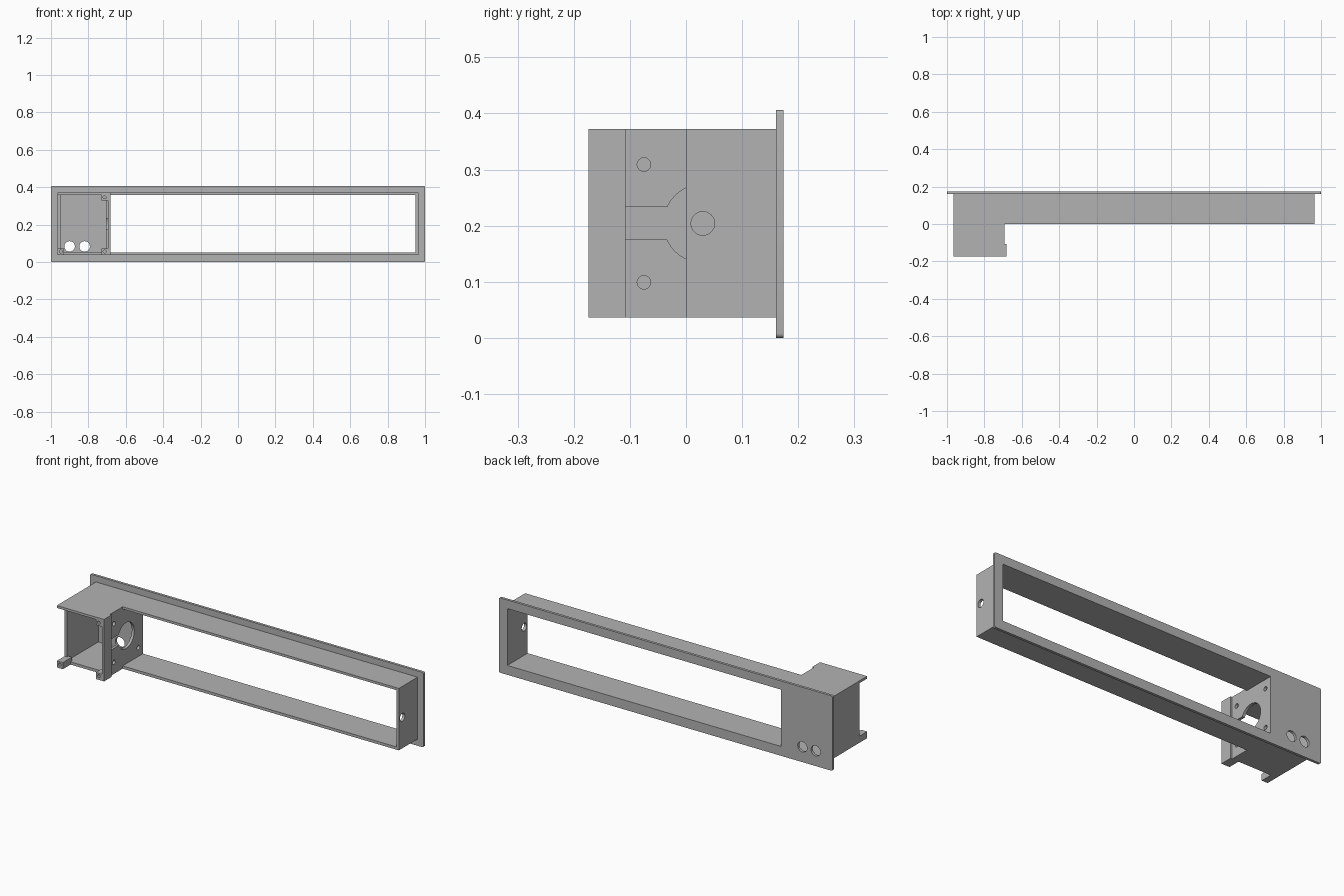
import bpy, bmesh, math
from mathutils import Matrix, Vector

cube = bpy.data.objects.get("Cube")
if cube:
    bpy.data.objects.remove(cube, do_unlink=True)

grey = bpy.data.materials.new("plain_grey")
grey.use_nodes = True
colour = (0.45, 0.45, 0.45, 1)
grey.diffuse_color = colour
grey.node_tree.nodes["Principled BSDF"].inputs["Base Color"].default_value = colour


def finish(name, bm):
    bmesh.ops.recalc_face_normals(bm, faces=bm.faces)
    mesh = bpy.data.meshes.new(name)
    bm.to_mesh(mesh)
    bm.free()
    mesh.materials.append(grey)
    obj = bpy.data.objects.new(name, mesh)
    bpy.context.collection.objects.link(obj)
    return obj


def box(name, x, y, z, round_corners=0):
    bm = bmesh.new()
    lo, hi = Vector((x[0], y[0], z[0])), Vector((x[1], y[1], z[1]))
    bmesh.ops.create_cube(bm, size=1, matrix=Matrix.Translation((lo + hi) / 2)
                          @ Matrix.Diagonal((*(hi - lo), 1)))
    if round_corners:
        edges = [e for e in bm.edges
                 if abs(e.verts[0].co.y - e.verts[1].co.y) > 0.001]
        bmesh.ops.bevel(bm, geom=edges, offset=round_corners, segments=5,
                        profile=0.5, affect='EDGES')
    return finish(name, bm)


def slab(name, outline, z):
    bm = bmesh.new()
    face = bm.faces.new([bm.verts.new((x, y, z[0])) for x, y in outline])
    out = bmesh.ops.extrude_face_region(bm, geom=[face])
    verts = [v for v in out["geom"] if isinstance(v, bmesh.types.BMVert)]
    bmesh.ops.translate(bm, verts=verts, vec=(0, 0, z[1] - z[0]))
    return finish(name, bm)


def rod(centre, radius, axis, length=0.1):
    bm = bmesh.new()
    turn = Vector((0, 0, 1)).rotation_difference(Vector(axis)).to_matrix().to_4x4()
    bmesh.ops.create_cone(bm, cap_ends=True, segments=40, radius1=radius,
                          radius2=radius, depth=length,
                          matrix=Matrix.Translation(centre) @ turn)
    return finish("hole_cutter", bm)


def cut(obj, cutters):
    for cutter in cutters:
        cutter.hide_render = True
        mod = obj.modifiers.new("cut", 'BOOLEAN')
        mod.operation = 'DIFFERENCE'
        mod.solver = 'EXACT'
        mod.object = cutter
        bpy.context.view_layer.objects.active = obj
        bpy.ops.object.modifier_apply(modifier=mod.name)
        bpy.data.objects.remove(cutter, do_unlink=True)


X, Y = (1, 0, 0), (0, 1, 0)
END, WALL = 0.965, 0.015
BOTTOM, TOP = 0.036, 0.372
INNER = (BOTTOM + WALL, TOP - WALL + 0.002)
BACK, FRONT, LEDGE = 0.16, -0.174, -0.108
PART = -0.692          # display side of the partition
AXIS_Y, AXIS_Z = 0.03, 0.204

# Face plate with the display window and two button holes
plate = box("face_plate", (-1, 1), (BACK, 0.174), (0, 0.406), 0.008)
cut(plate, [box("window_cutter", (PART, END - WALL), (0.1, 0.2), INNER)]
    + [rod((x, BACK, 0.083), 0.028, Y) for x in (-0.9, -0.82)])

# Top and bottom walls, with the deeper pod at one end
slab("top_wall", [(-END, BACK), (-END, FRONT), (-0.682, FRONT), (-0.682, LEDGE),
                  (PART, LEDGE), (PART, 0), (END, 0), (END, BACK)], (INNER[1], TOP))
slab("bottom_wall", [(-END, BACK), (-END, LEDGE), (PART, LEDGE), (PART, 0),
                     (END, 0), (END, BACK)], (BOTTOM, INNER[0]))

# End walls, the far one with a shaft hole
box("pod_end_wall", (-END, WALL - END), (LEDGE, BACK), INNER)
end_wall = box("shaft_end_wall", (END - WALL, END), (0, BACK), INNER)
cut(end_wall, [rod((END, AXIS_Y, AXIS_Z), 0.021, X)])

# Motor partition: large bore, side slot and four bolt holes
partition = box("motor_partition", (PART - WALL, PART), (LEDGE, BACK), INNER)
cutters = [rod((PART, AXIS_Y, AXIS_Z), 0.07, X),
           box("slot_cutter", (PART - 0.05, PART + 0.05), (LEDGE - 0.05, AXIS_Y),
               (AXIS_Z - 0.029, AXIS_Z + 0.029))]
for dy in (-0.105, 0.105):
    for dz in (-0.105, 0.105):
        cutters.append(rod((PART, AXIS_Y + dy, AXIS_Z + dz), 0.012, X))
cut(partition, cutters)

# Lip beside the pod opening
box("cover_lip", (PART - 0.003, -0.682), (FRONT, LEDGE), (BOTTOM, INNER[1]))

# Screw bosses for the pod cover
size = 0.036
for name, x, z in (("outer_lower_boss", -END, BOTTOM),
                   ("inner_lower_boss", PART - 0.003 - size, BOTTOM),
                   ("inner_upper_boss", PART - 0.003 - size, INNER[1] - 0.03)):
    height = size if z == BOTTOM else 0.03
    boss = box(name, (x, x + size), (FRONT, LEDGE + 0.012), (z, z + height))
    cut(boss, [rod((x + size / 2, FRONT, z + height / 2 + 0.002), 0.008, Y)])

# Smooth the round holes and corners, keeping edges sharp
bpy.ops.object.select_all(action='DESELECT')
for obj in bpy.context.scene.objects:
    if obj.type == 'MESH' and obj.data.materials and obj.data.materials[0] == grey:
        obj.select_set(True)
        bpy.context.view_layer.objects.active = obj
bpy.ops.object.shade_smooth_by_angle(angle=math.radians(30))
